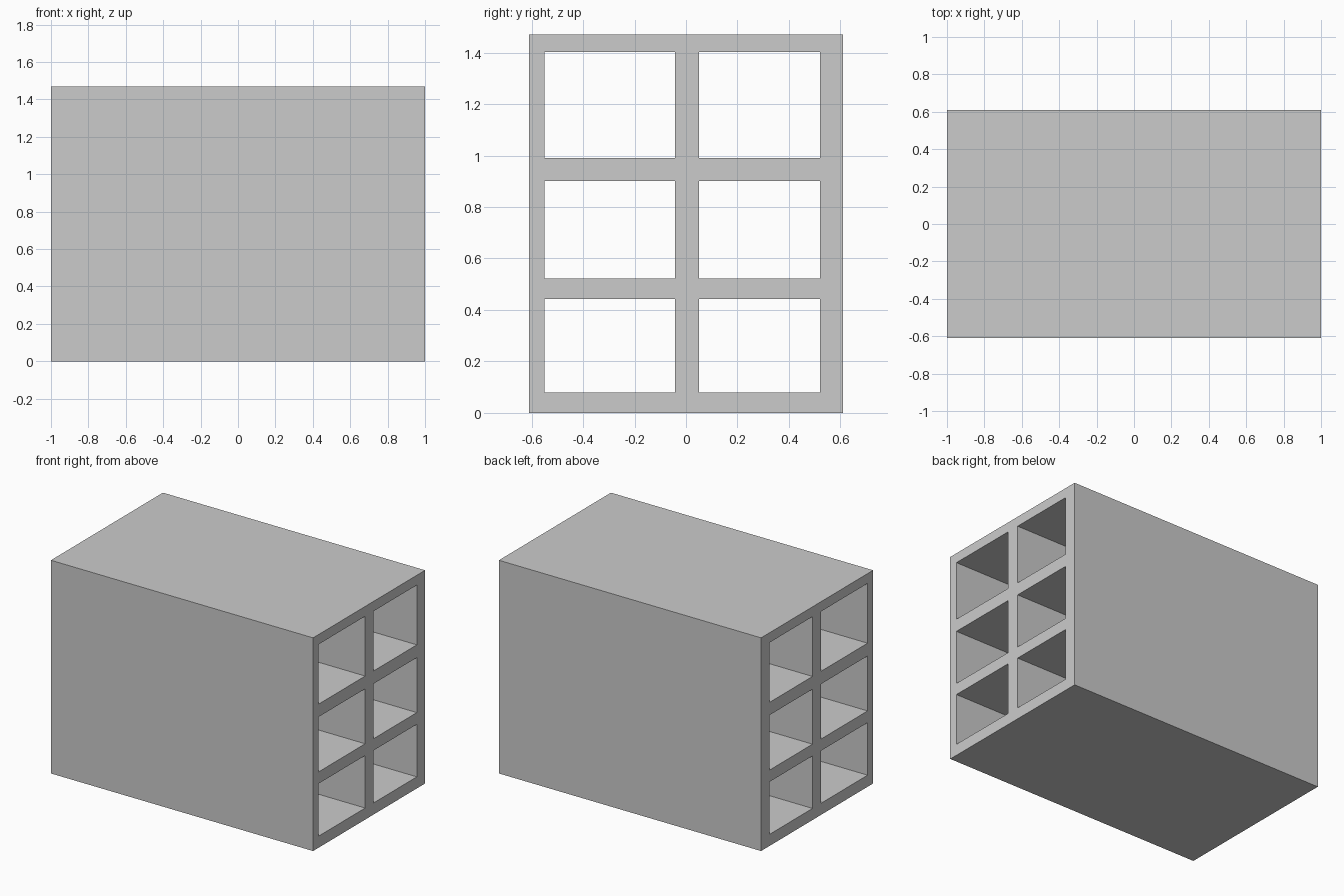
import bpy, bmesh

if "Cube" in bpy.data.objects:
    bpy.data.objects.remove(bpy.data.objects["Cube"])

# Frame lines across the width (y) and height (z); odd/odd cells are openings
Y = [-0.61, -0.55, -0.043, 0.05, 0.52, 0.61]
Z = [0.0, 0.08, 0.442, 0.523, 0.902, 0.99, 1.402, 1.47]
HALF_LENGTH = 1.0

bm = bmesh.new()

# End profile: a lattice with six rectangular openings
verts = [[bm.verts.new((-HALF_LENGTH, y, z)) for z in Z] for y in Y]
for i in range(len(Y) - 1):
    for j in range(len(Z) - 1):
        if i % 2 and j % 2:
            continue
        bm.faces.new((verts[i][j], verts[i + 1][j],
                      verts[i + 1][j + 1], verts[i][j + 1]))

# Extrude the lattice along x, keeping the first end as a cap
result = bmesh.ops.extrude_face_region(bm, geom=bm.faces[:], use_keep_orig=True)
moved = [g for g in result["geom"] if isinstance(g, bmesh.types.BMVert)]
bmesh.ops.translate(bm, verts=moved, vec=(2 * HALF_LENGTH, 0, 0))
bmesh.ops.recalc_face_normals(bm, faces=bm.faces[:])

mesh = bpy.data.meshes.new("hollow_block")
bm.to_mesh(mesh)
bm.free()
block = bpy.data.objects.new("hollow_block", mesh)
bpy.context.collection.objects.link(block)
